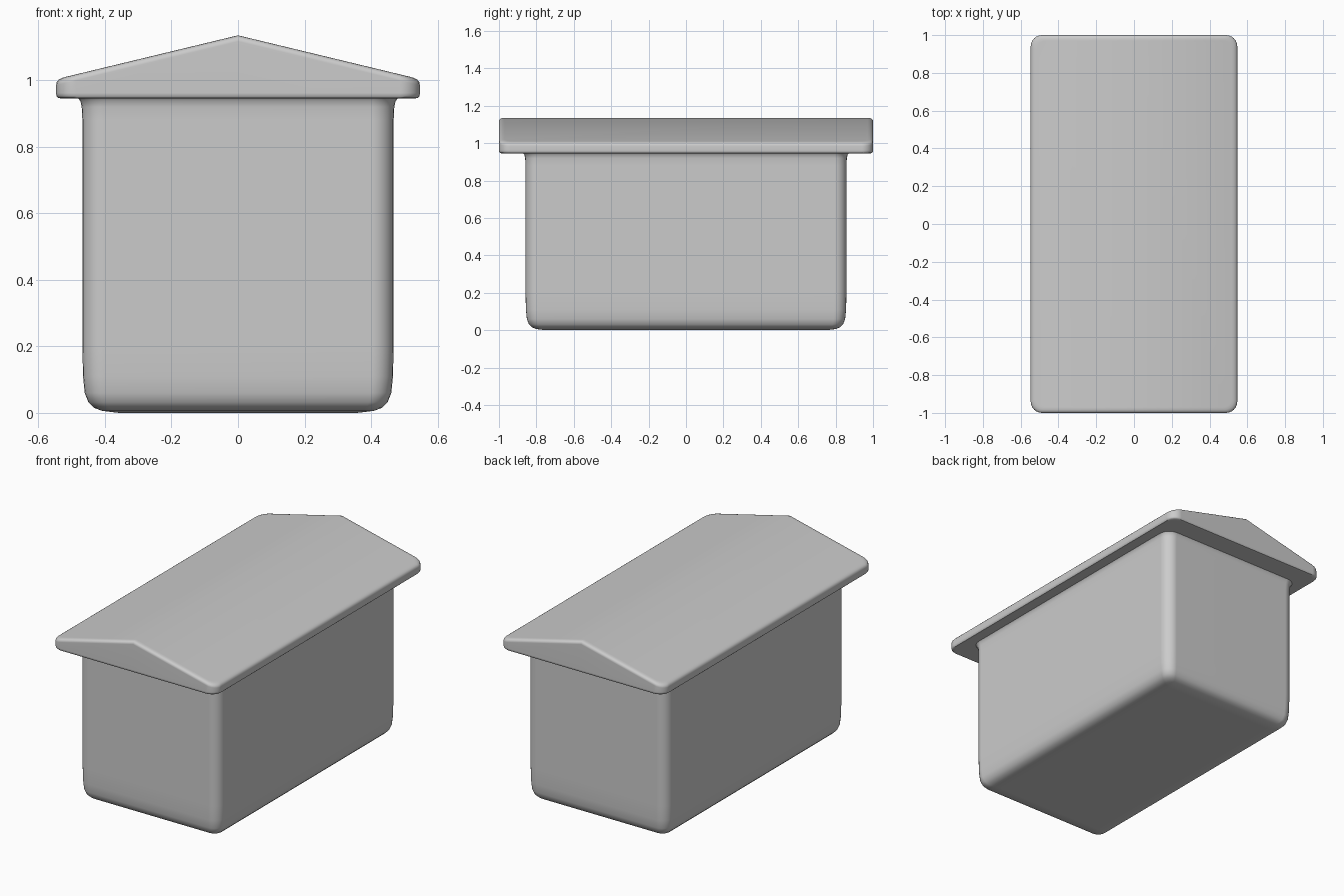
import bpy, bmesh, math

old = bpy.data.objects.get("Cube")
if old:
    bpy.data.objects.remove(old, do_unlink=True)

GREY = (0.6, 0.6, 0.6, 1)
mat = bpy.data.materials.new("plain grey")
mat.use_nodes = True
mat.diffuse_color = GREY
mat.node_tree.nodes["Principled BSDF"].inputs["Base Color"].default_value = GREY

STEPS = 6


def outline(hx, hy, r):
    """Rounded rectangle, with a point at the middle of each short end."""
    pts = []
    for sx, sy, start in ((1, 1, 0), (-1, 1, 90), (-1, -1, 180), (1, -1, 270)):
        for i in range(STEPS + 1):
            a = math.radians(start + 90 * i / STEPS)
            pts.append((sx * (hx - r) + r * math.cos(a), sy * (hy - r) + r * math.sin(a)))
        if start in (0, 180):
            pts.append((0, sy * hy))
    return pts


def loft(name, hx, hy, r, levels, height):
    """Skin rounded outlines; each level is (inset, base height)."""
    bm = bmesh.new()
    rings = []
    for inset, z in levels:
        pts = outline(hx - inset, hy - inset, max(r - inset * 0.5, 0.01))
        rings.append([bm.verts.new((x, y, height(x, z))) for x, y in pts])
    n = len(rings[0])
    for a, b in zip(rings, rings[1:]):
        for i in range(n):
            j = (i + 1) % n
            bm.faces.new((a[i], a[j], b[j], b[i]))
    # Close both ends, split along the centre line so a ridge can form
    back, front = STEPS + 1, 3 * STEPS + 4
    for ring, flip in ((rings[0], True), (rings[-1], False)):
        left = ring[front:] + ring[:back + 1]
        right = ring[back:front + 1]
        for half in (left, right):
            bm.faces.new(half[::-1] if flip else half)
    bmesh.ops.recalc_face_normals(bm, faces=bm.faces)
    mesh = bpy.data.meshes.new(name)
    bm.to_mesh(mesh)
    bm.free()
    obj = bpy.data.objects.new(name, mesh)
    bpy.context.collection.objects.link(obj)
    mesh.materials.append(mat)
    bpy.ops.object.select_all(action="DESELECT")
    obj.select_set(True)
    bpy.context.view_layer.objects.active = obj
    bpy.ops.object.shade_smooth_by_angle(angle=math.radians(40))
    mod = obj.modifiers.new("weighted normals", "WEIGHTED_NORMAL")
    mod.keep_sharp = True
    return obj


# Body: rounded floor edge, straight walls, small flare under the roof
floor_edge = [(0.11, 0), (0.06, 0.006), (0.035, 0.015), (0.018, 0.032),
              (0.007, 0.06), (0.002, 0.11), (0, 0.2)]
neck = [(0, 0.88), (-0.002, 0.92), (-0.006, 0.938), (-0.014, 0.947)]
loft("body", 0.468, 0.858, 0.065, floor_edge + neck, lambda x, z: z)


# Roof: flat underside, upright rim and two slopes meeting at the ridge
def roof_height(x, z):
    if z < 0.97:
        return z
    return z + 0.241 * (0.547 - abs(x))


rim = [(0.02, 0.945), (0.006, 0.947), (0.001, 0.953), (0, 0.962),
       (0, 0.985), (0.002, 0.994), (0.008, 1.0), (0.018, 1.003), (0.03, 1.0035)]
loft("roof", 0.547, 1.0, 0.06, rim, roof_height)
